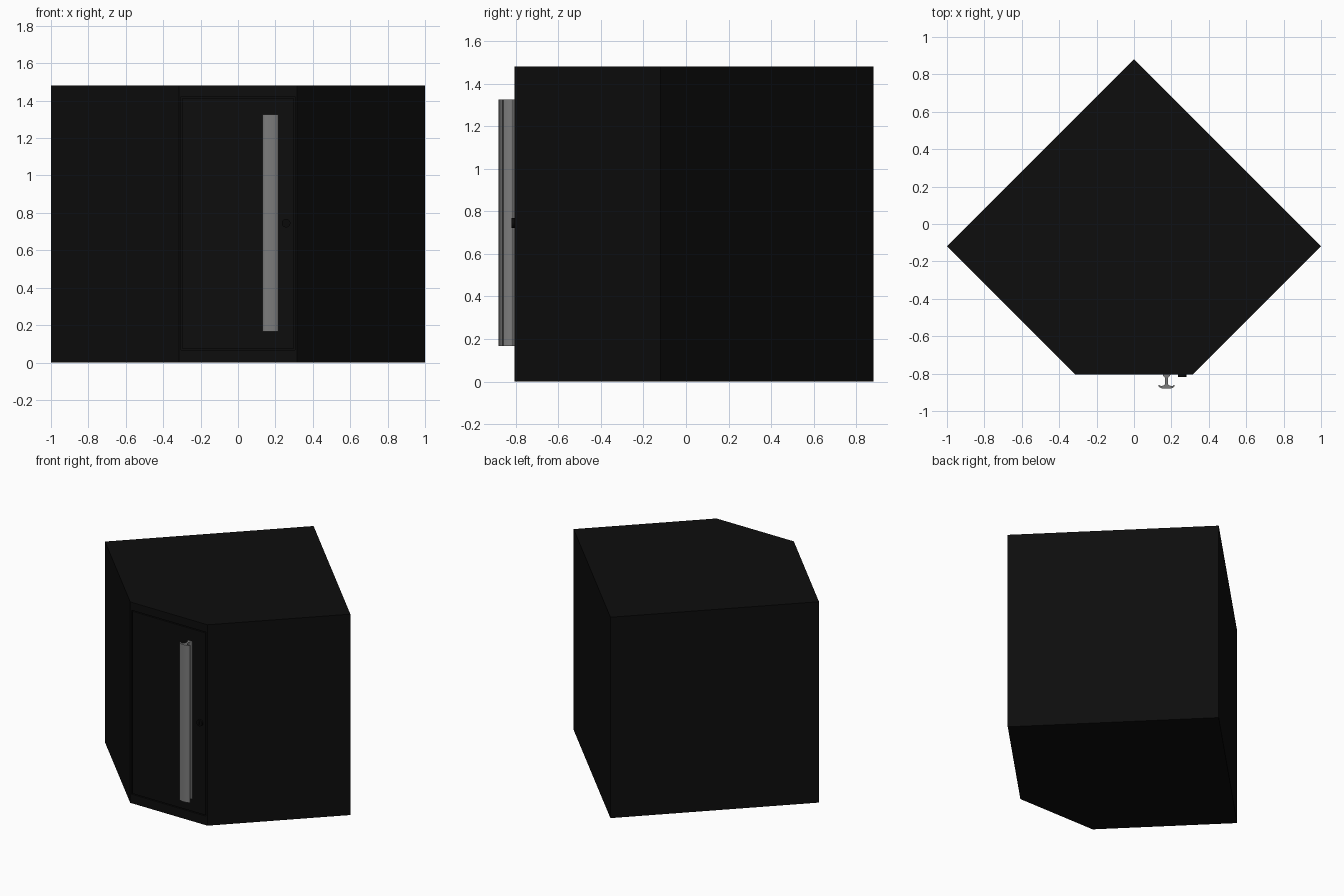
import bpy, bmesh, math
from mathutils import Matrix

if "Cube" in bpy.data.objects:
    bpy.data.objects.remove(bpy.data.objects["Cube"])


def material(name, value):
    m = bpy.data.materials.new(name)
    m.diffuse_color = (value, value, value, 1)
    m.use_nodes = True
    m.node_tree.nodes["Principled BSDF"].inputs["Base Color"].default_value = m.diffuse_color
    return m


black = material("black_paint", 0.004)
dark = material("dark_metal", 0.003)
steel = material("brushed_steel", 0.2)


def finish(name, bm, mat):
    bmesh.ops.recalc_face_normals(bm, faces=bm.faces[:])
    mesh = bpy.data.meshes.new(name)
    bm.to_mesh(mesh)
    bm.free()
    mesh.materials.append(mat)
    ob = bpy.data.objects.new(name, mesh)
    bpy.context.collection.objects.link(ob)
    return ob


def prism(name, outline, z0, z1, mat):
    """Extrude an xy outline upward."""
    bm = bmesh.new()
    face = bm.faces.new([bm.verts.new((x, y, z0)) for x, y in outline])
    res = bmesh.ops.extrude_face_region(bm, geom=[face])
    top = [v for v in res["geom"] if isinstance(v, bmesh.types.BMVert)]
    bmesh.ops.translate(bm, vec=(0, 0, z1 - z0), verts=top)
    return finish(name, bm, mat)


def box(name, x0, x1, y0, y1, z0, z1, mat):
    return prism(name, [(x0, y0), (x1, y0), (x1, y1), (x0, y1)], z0, z1, mat)


def disc(name, x, z, r, y0, y1, mat):
    """Cylinder with its axis along y."""
    bm = bmesh.new()
    bmesh.ops.create_cone(bm, cap_ends=True, segments=32, radius1=r, radius2=r, depth=y1 - y0,
                          matrix=Matrix.Translation((x, (y0 + y1) / 2, z)) @ Matrix.Rotation(math.pi / 2, 4, 'X'))
    ob = finish(name, bm, mat)
    smooth(ob)
    return ob


def smooth(ob):
    bpy.ops.object.select_all(action='DESELECT')
    ob.select_set(True)
    bpy.context.view_layer.objects.active = ob
    bpy.ops.object.shade_smooth_by_angle(angle=math.radians(35))


def subtract(ob, cutter):
    mod = ob.modifiers.new("cut", 'BOOLEAN')
    mod.operation = 'DIFFERENCE'
    mod.solver = 'EXACT'
    mod.object = cutter
    bpy.context.view_layer.objects.active = ob
    bpy.ops.object.modifier_apply(modifier=mod.name)
    bpy.data.objects.remove(cutter)


FRONT = -0.805

# Corner cabinet body with a recess for the door
body = prism("cabinet_body", [(0, 0.88), (-1, -0.12), (-0.315, FRONT), (0.315, FRONT), (1, -0.12)],
             0, 1.48, black)
subtract(body, box("door_recess", -0.304, 0.304, FRONT - 0.05, FRONT + 0.02, 0.066, 1.422, black))

# Flush door with a narrow gap around it
box("door", -0.297, 0.297, FRONT, FRONT + 0.02, 0.073, 1.415, black)

# Long pull handle: mirrored half of an I-shaped section, offsets from its centre line
half = [(0.020, FRONT), (0.019, -0.812), (0.012, -0.816), (0.008, -0.823), (0.007, -0.845),
        (0.009, -0.857), (0.015, -0.863), (0.024, -0.866), (0.033, -0.865), (0.039, -0.860),
        (0.042, -0.862), (0.042, -0.868), (0.037, -0.874), (0.027, -0.878), (0.012, -0.880)]
cx = 0.174
section = [(cx + x, y) for x, y in half] + [(cx - x, y) for x, y in reversed(half)]
smooth(prism("pull_handle", section, 0.167, 1.325, steel))

# Round lock with a keyhole slot
lock = disc("lock", 0.257, 0.745, 0.023, FRONT - 0.014, FRONT + 0.01, dark)
subtract(lock, box("key_slot", 0.254, 0.260, FRONT - 0.03, FRONT - 0.006, 0.733, 0.757, dark))
